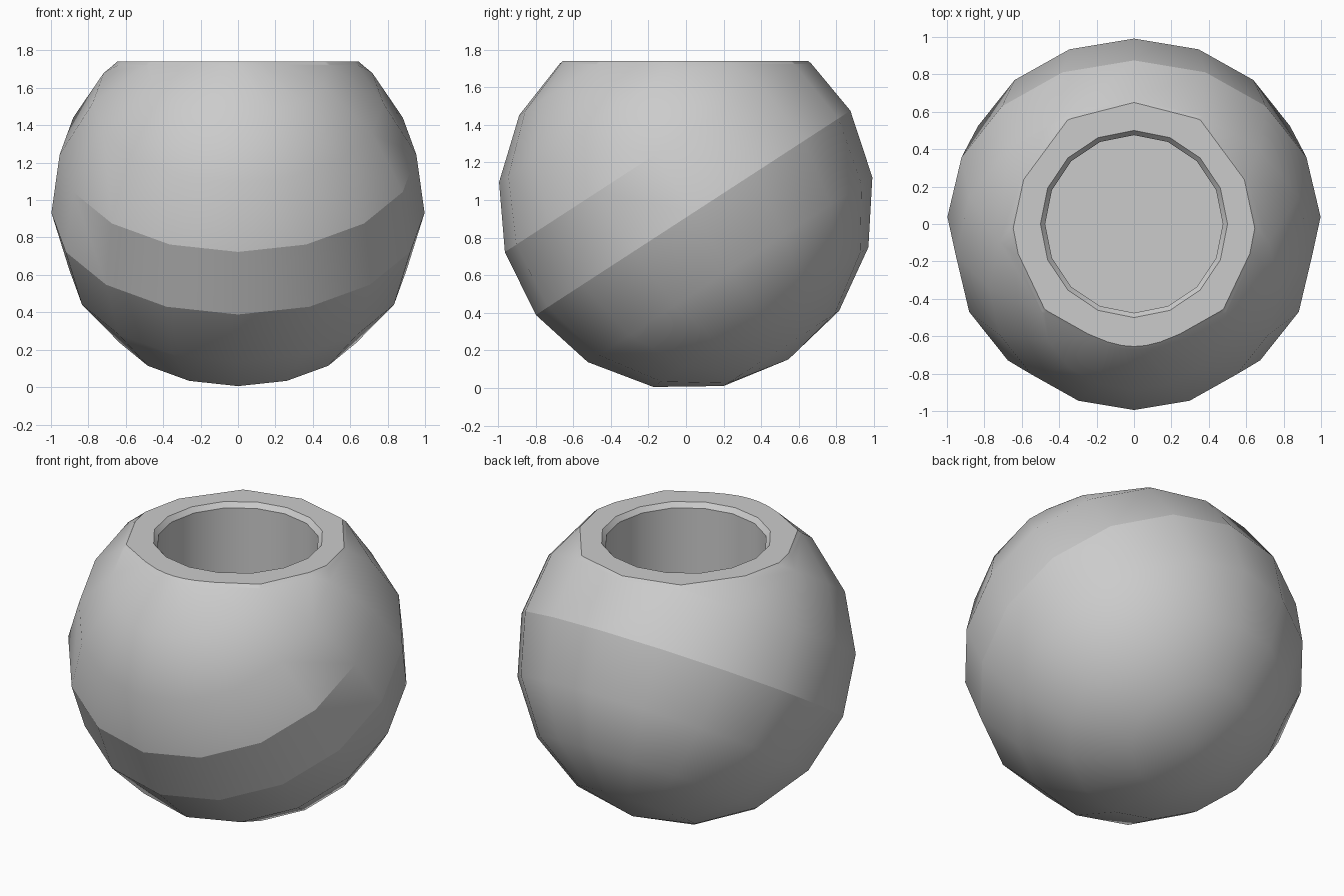
import bpy, bmesh, math
from mathutils import Matrix, Vector

if "Cube" in bpy.data.objects:
    bpy.data.objects.remove(bpy.data.objects["Cube"])

SIDES, STEP, TOP = 16, math.radians(21.5), 1.74
CENTRE = Vector((0, 0, 0.99))

gray = bpy.data.materials.new("warm_gray")
gray.use_nodes = True
colour = (0.6, 0.6, 0.6, 1)
gray.diffuse_color = colour
gray.node_tree.nodes["Principled BSDF"].inputs["Base Color"].default_value = colour

bm = bmesh.new()


def ring(radius, z):
    turn = 2 * math.pi / SIDES
    return [bm.verts.new((radius * math.sin(i * turn), radius * math.cos(i * turn), z))
            for i in range(SIDES)]


def skin(a, b):
    for i in range(SIDES):
        j = (i + 1) % SIDES
        bm.faces.new((a[i], a[j], b[j], b[i]))


# Tilted ball, built in rings from its lower pole
rings = [ring(math.sin(k * STEP), -math.cos(k * STEP)) for k in range(1, 9)]
for a, b in zip(rings, rings[1:]):
    skin(a, b)
for loop, z in ((rings[0], -1), (rings[-1], 1)):
    pole = bm.verts.new((0, 0, z))
    for i in range(SIDES):
        bm.faces.new((loop[i], loop[(i + 1) % SIDES], pole))

# Creases along the raised band around the middle
for k in (3, 4):
    for i in range(SIDES):
        edge = bm.edges.get((rings[k][i], rings[k][(i + 1) % SIDES]))
        edge.smooth = k == 4 and edge.verts[0].co.y > -0.3

bm.transform(Matrix.Translation(CENTRE) @ Matrix.Rotation(math.radians(33), 4, "X"))

# Flat cut across the top with a narrow rounded rim
bmesh.ops.bisect_plane(bm, geom=bm.verts[:] + bm.edges[:] + bm.faces[:],
                       plane_co=(0, 0, TOP - 0.015), plane_no=(0, 0, 1), clear_outer=True)
border = [e for e in bm.edges if e.is_boundary]
lip = bmesh.ops.extrude_edge_only(bm, edges=border)["geom"]
for v in lip:
    if isinstance(v, bmesh.types.BMVert):
        v.co = (v.co.x * 0.975, v.co.y * 0.975, TOP)
outer = [e for e in bm.edges if e.is_boundary]

# Round socket with a chamfered mouth and a flat floor
mouth, neck, floor = ring(0.5, TOP), ring(0.475, TOP - 0.03), ring(0.475, 0.7)
skin(mouth, neck)
skin(neck, floor)
bm.faces.new(floor)
inner = [bm.edges.get((mouth[i], mouth[(i + 1) % SIDES])) for i in range(SIDES)]
bmesh.ops.triangle_fill(bm, edges=outer + inner, use_beauty=True)

bmesh.ops.recalc_face_normals(bm, faces=bm.faces)
for f in bm.faces:
    f.smooth = abs(f.normal.z) < 0.999
for e in bm.edges:
    if len(e.link_faces) == 2 and e.calc_face_angle() > math.radians(35):
        e.smooth = False

mesh = bpy.data.meshes.new("hollow_ball")
bm.to_mesh(mesh)
bm.free()
mesh.materials.append(gray)
bpy.context.collection.objects.link(bpy.data.objects.new("hollow_ball", mesh))
